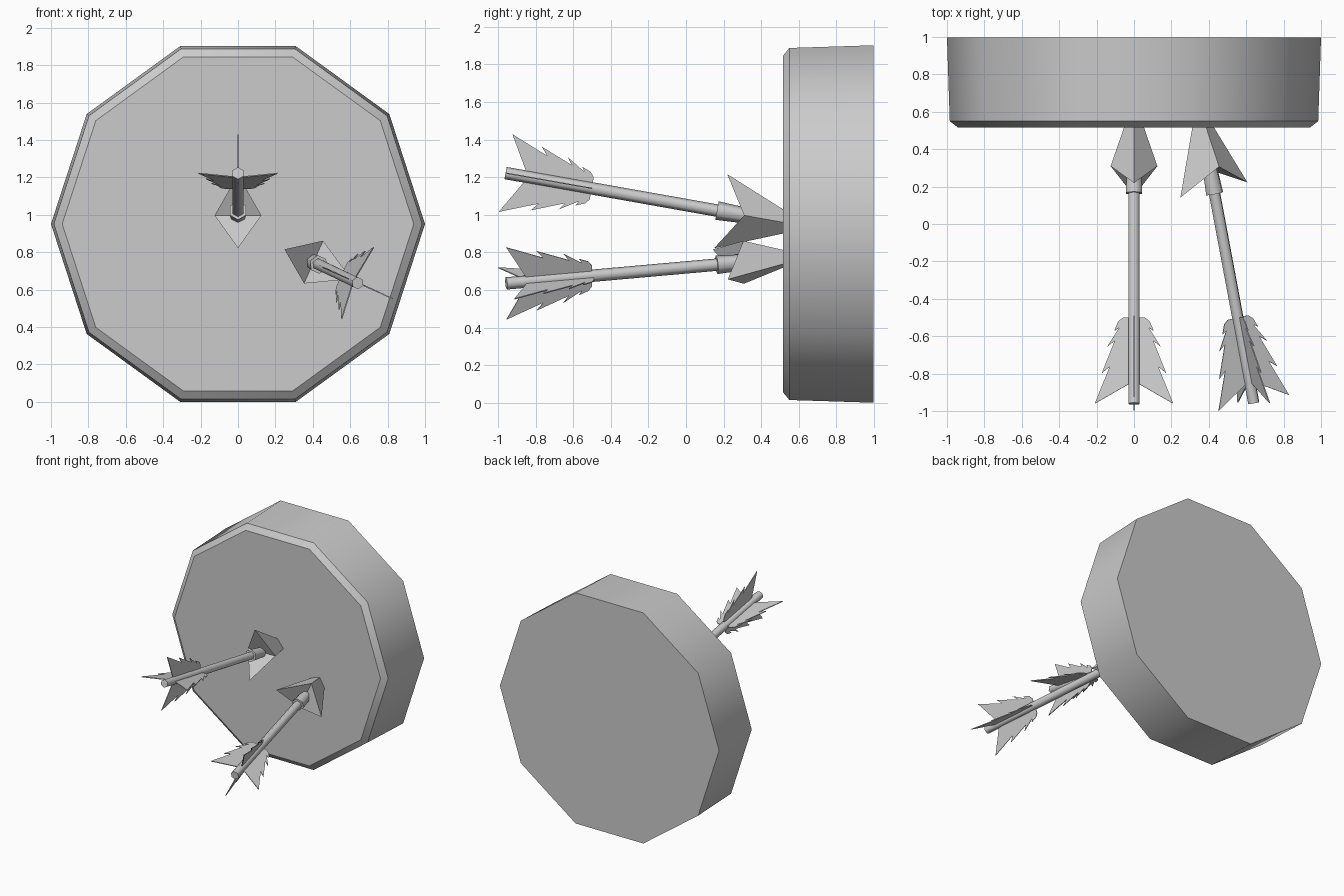
import bpy, bmesh, math
from mathutils import Vector, Matrix

cube = bpy.data.objects.get("Cube")
if cube:
    bpy.data.objects.remove(cube, do_unlink=True)

grey = bpy.data.materials.new("plain grey")
grey.use_nodes = True
COLOR = (0.6, 0.6, 0.6, 1)
grey.diffuse_color = COLOR
grey.node_tree.nodes["Principled BSDF"].inputs["Base Color"].default_value = COLOR


def make_object(name, bm, matrix, smooth=None):
    bmesh.ops.recalc_face_normals(bm, faces=bm.faces)
    mesh = bpy.data.meshes.new(name)
    bm.to_mesh(mesh)
    bm.free()
    mesh.materials.append(grey)
    obj = bpy.data.objects.new(name, mesh)
    obj.matrix_world = matrix
    bpy.context.collection.objects.link(obj)
    if smooth:
        bpy.ops.object.select_all(action='DESELECT')
        obj.select_set(True)
        bpy.context.view_layer.objects.active = obj
        bpy.ops.object.shade_smooth_by_angle(angle=math.radians(smooth))
    return obj


def prism(rings, sides):
    """Closed lathe along local z from (z, radius) rings."""
    bm = bmesh.new()
    loops = [[bm.verts.new((r * math.cos(2 * math.pi * i / sides),
                            r * math.sin(2 * math.pi * i / sides), z))
              for i in range(sides)] for z, r in rings]
    for a, b in zip(loops, loops[1:]):
        for i in range(sides):
            j = (i + 1) % sides
            bm.faces.new((a[i], a[j], b[j], b[i]))
    bm.faces.new(loops[0])
    bm.faces.new(loops[-1])
    return bm


def arrowhead():
    """Swept-back head: long barbs along x, short sides along y, tip at origin."""
    bm = bmesh.new()
    tip, up, side, down, other = [bm.verts.new(p) for p in (
        (0, 0, 0), (0.2, 0, 0.493), (0, 0.125, 0.366), (-0.2, 0, 0.493), (0, -0.125, 0.366))]
    ring = (up, side, down, other)
    for i in range(4):
        bm.faces.new((tip, ring[i], ring[(i + 1) % 4]))
    bm.faces.new((up, side, other))
    bm.faces.new((down, side, other))
    return bm


# Serrated feather outline: (distance along shaft, radius)
FEATHER = [(0, 0.02), (0, 0.06), (0.02, 0.085), (0.07, 0.105), (0.055, 0.08),
           (0.155, 0.142), (0.125, 0.103), (0.3, 0.172), (0.265, 0.13),
           (0.466, 0.21), (0.355, 0.02)]


def fletching():
    """Four thin feathers around the shaft."""
    bm = bmesh.new()
    half = 0.003
    for k in range(4):
        turn = Matrix.Rotation(k * math.pi / 2, 3, 'Z')
        front, back = [[bm.verts.new(turn @ Vector((r, t, 1.19 + s))) for s, r in FEATHER]
                       for t in (half, -half)]
        bm.faces.new(front)
        bm.faces.new(back)
        for i in range(len(front)):
            j = (i + 1) % len(front)
            bm.faces.new((front[i], front[j], back[j], back[i]))
    return bm


def arrow(label, tip, nock, roll):
    """Local z runs from tip to nock, local x follows the roll direction."""
    z = (Vector(nock) - Vector(tip)).normalized()
    x = Vector(roll)
    x = (x - z * x.dot(z)).normalized()
    frame = Matrix((x, z.cross(x), z)).transposed().to_4x4()
    frame.translation = tip
    make_object(label + "_arrow_head", arrowhead(), frame)
    make_object(label + "_arrow_collar", prism([(0.36, 0.042), (0.513, 0.05)], 6), frame, 65)
    make_object(label + "_arrow_shaft", prism([(0.4, 0.033), (1.656, 0.033)], 6), frame, 65)
    make_object(label + "_arrow_feathers", fletching(), frame)


# Ten-sided target block with a chamfered front rim
stand = Matrix.Translation((0, 0, 0.951)) @ Matrix.Rotation(math.pi / 2, 4, 'X')
make_object("target_block", prism([(-0.997, 1), (-0.55, 0.985), (-0.515, 0.94)], 10), stand, 37)

arrow("centre", (0, 0.67, 0.933), (0, -0.96, 1.222), (0, 0, 1))
arrow("left", (0.337, 0.665, 0.779), (0.64, -0.955, 0.635), (0.914, 0, -0.407))
